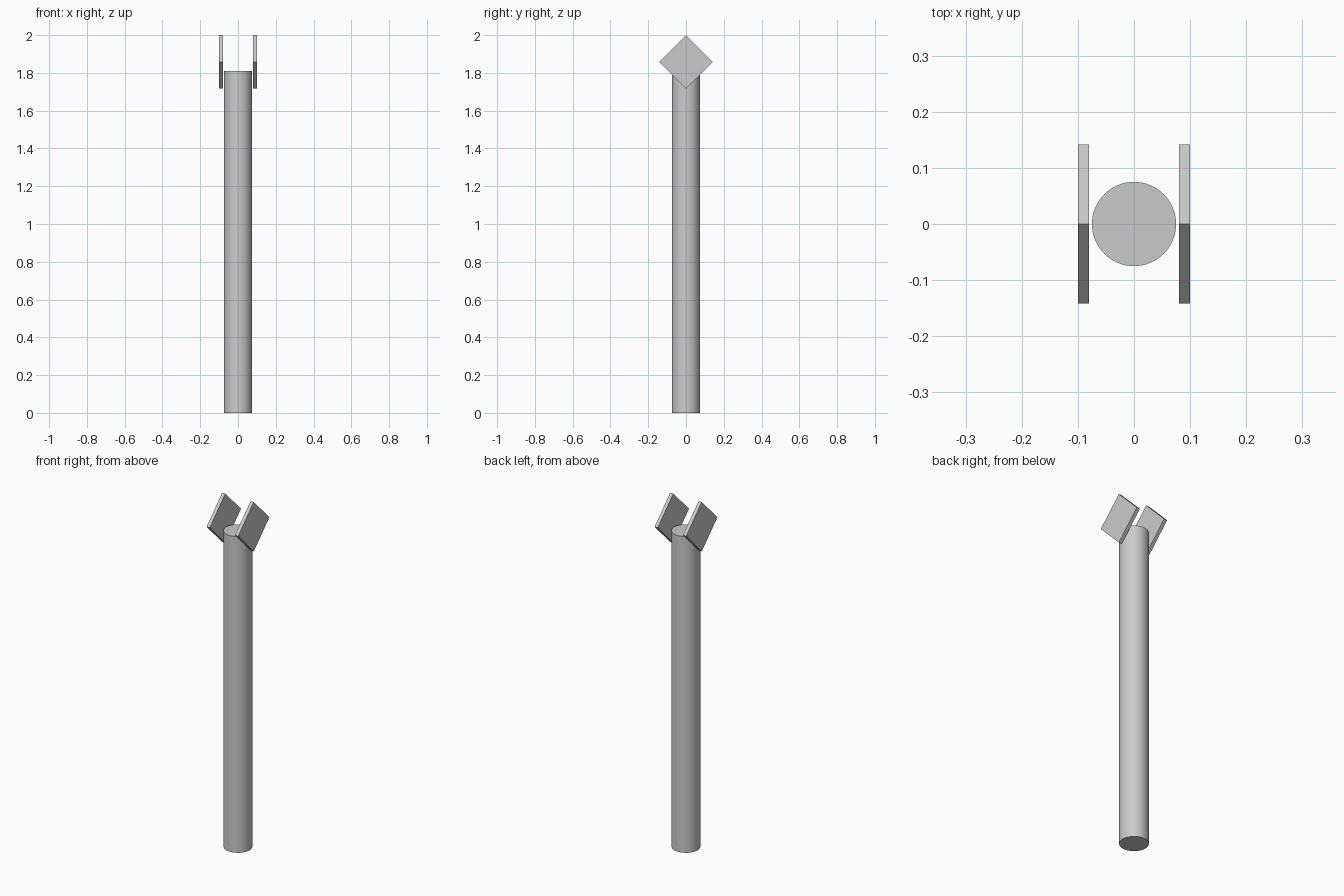
import bpy
from math import radians, sqrt

if "Cube" in bpy.data.objects:
    bpy.data.objects.remove(bpy.data.objects["Cube"])

PLATE_SIDE = 0.2
PLATE_Z = 2.0 - PLATE_SIDE / sqrt(2)
POLE_HEIGHT = 1.81

# Round pole
bpy.ops.mesh.primitive_cylinder_add(vertices=64, radius=0.075, depth=POLE_HEIGHT,
                                    location=(0, 0, POLE_HEIGHT / 2))
pole = bpy.context.object
pole.name = "pole"
bpy.ops.object.shade_smooth_by_angle(angle=radians(30))

# Diamond plates flanking the top of the pole
for name, side in (("left_plate", -1), ("right_plate", 1)):
    bpy.ops.mesh.primitive_cube_add(size=1, location=(side * 0.09, 0, PLATE_Z),
                                    rotation=(radians(45), 0, 0))
    plate = bpy.context.object
    plate.name = name
    plate.scale = (0.02, PLATE_SIDE, PLATE_SIDE)
    bpy.ops.object.transform_apply(location=False, rotation=True, scale=True)
